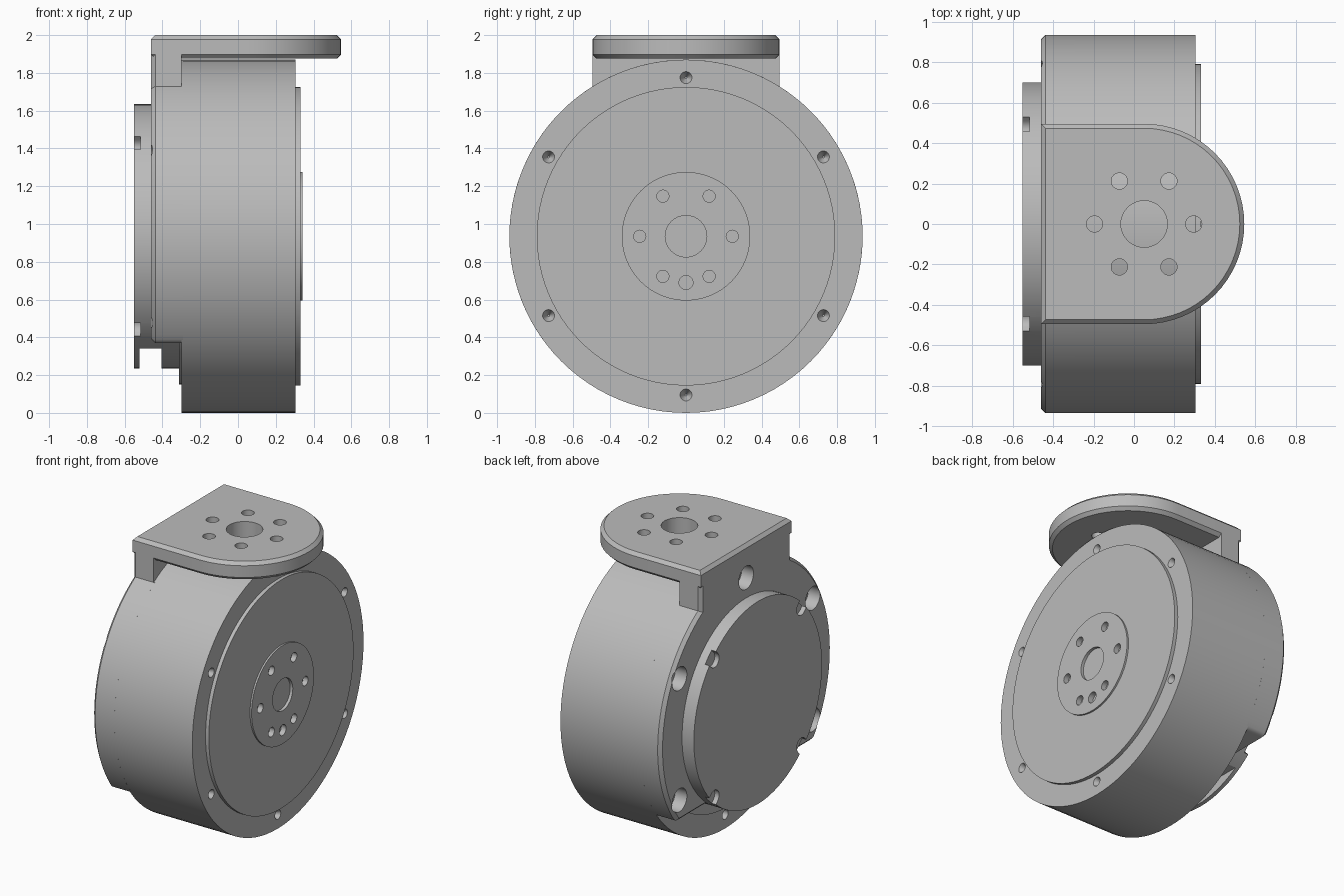
import bpy, bmesh
from math import sin, cos, pi, radians, sqrt
from mathutils import Matrix, Vector

cube = bpy.data.objects.get("Cube")
if cube:
    bpy.data.objects.remove(cube)

CZ = 0.935          # height of the drum axis
R = 0.935           # drum radius
ALONG_X = Matrix.Rotation(pi / 2, 4, 'Y')

grey = bpy.data.materials.new("machined_grey")
grey.use_nodes = True
grey.diffuse_color = (0.5, 0.5, 0.5, 1)
grey.node_tree.nodes["Principled BSDF"].inputs["Base Color"].default_value = (0.5, 0.5, 0.5, 1)


def to_object(bm, name):
    bmesh.ops.recalc_face_normals(bm, faces=bm.faces)
    mesh = bpy.data.meshes.new(name)
    bm.to_mesh(mesh)
    bm.free()
    mesh.materials.append(grey)
    obj = bpy.data.objects.new(name, mesh)
    bpy.context.collection.objects.link(obj)
    return obj


def add_rod(bm, r, x0, x1, y=0, z=CZ, r_end=None, n=32):
    """Cylinder or cone lying along x."""
    place = Matrix.Translation(((x0 + x1) / 2, y, z)) @ ALONG_X
    bmesh.ops.create_cone(bm, cap_ends=True, segments=n, radius1=r,
                          radius2=r if r_end is None else r_end,
                          depth=x1 - x0, matrix=place)


def add_box(bm, low, high):
    low, high = Vector(low), Vector(high)
    place = Matrix.Translation((low + high) / 2) @ Matrix.Diagonal((high - low).to_4d())
    return bmesh.ops.create_cube(bm, size=1, matrix=place)


def disc(name, r, x0, x1):
    bm = bmesh.new()
    add_rod(bm, r, x0, x1, n=96)
    return to_object(bm, name)


def prism(bm, points, offset):
    """Extrude a closed outline by an offset."""
    face = bm.faces.new([bm.verts.new(p) for p in points])
    top = bmesh.ops.extrude_face_region(bm, geom=[face])["geom"]
    bmesh.ops.translate(bm, vec=offset, verts=[v for v in top if isinstance(v, bmesh.types.BMVert)])
    bmesh.ops.recalc_face_normals(bm, faces=bm.faces)


def bevel(bm, rule, size, segments=1):
    edges = [e for e in bm.edges if rule(e.verts[0].co, e.verts[1].co)]
    bmesh.ops.bevel(bm, geom=edges, offset=size, segments=segments, profile=0.5,
                    affect='EDGES', clamp_overlap=True)


def cut(obj, bm):
    """Subtract the solids in bm, then drop the cutter."""
    cutter = to_object(bm, "cutter")
    cutter.hide_render = True
    mod = obj.modifiers.new("cut", 'BOOLEAN')
    mod.object = cutter
    mod.operation = 'DIFFERENCE'
    mod.solver = 'EXACT'
    bpy.context.view_layer.objects.active = obj
    bpy.ops.object.modifier_apply(modifier=mod.name)
    bpy.data.objects.remove(cutter)


def ring(radius, start=0, step=60):
    """Positions (y, z) around the drum axis."""
    for a in range(start, start + 360, step):
        yield radius * cos(radians(a)), CZ + radius * sin(radians(a))


parts = []

# Main drum with countersunk rim holes on both ends
drum = disc("main_drum", R, -0.30, 0.305)
bm = bmesh.new()
for y, z in ring(0.84, 30):
    add_rod(bm, 0.005, 0.25, 0.31, y, z, r_end=0.034)
add_rod(bm, 0.032, -0.31, -0.25, 0, CZ - 0.84)
cut(drum, bm)
parts.append(drum)

# Front plate and output hub with bolt circle
parts.append(disc("front_plate", 0.79, 0.29, 0.33))
hub = disc("output_hub", 0.34, 0.25, 0.342)
bm = bmesh.new()
add_rod(bm, 0.11, 0.322, 0.4)
for y, z in ring(0.245):
    add_rod(bm, 0.032, 0.30, 0.4, y, z)
add_rod(bm, 0.037, 0.30, 0.4, 0, CZ - 0.245)
for obj in (hub, parts[-1]):
    cut(obj, bm.copy())
bm.free()
parts.append(hub)

# Raised ring on the rear of the drum
parts.append(disc("rear_ring", 0.785, -0.312, -0.29))

# Rear housing: round, cut flat below, with softened lower corners
FLAT = 0.37
half = sqrt(R * R - (CZ - FLAT) ** 2)
bm = bmesh.new()
STEPS = 80
start = pi + pi / 2 - Vector((CZ - FLAT, half)).angle(Vector((1, 0)))
sweep = 2 * (start - pi / 2)
outline = []
for i in range(STEPS + 1):
    a = start - sweep * i / STEPS
    outline.append((-0.29, R * cos(a), CZ + R * sin(a)))
prism(bm, outline, (-0.17, 0, 0))
bevel(bm, lambda a, b: abs(a.x - b.x) > 0.1 and a.z < FLAT + 0.005, 0.02, 4)
bevel(bm, lambda a, b: a.x < -0.45 and b.x < -0.45, 0.022)
housing = to_object(bm, "rear_housing")

# Bracket flange rising from the housing
bm = bmesh.new()
add_box(bm, (-0.46, -0.495, 1.715), (-0.298, 0.495, 1.95))
bevel(bm, lambda a, b: abs(a.z - b.z) > 0.1 and a.x < -0.4, 0.022)
flange = to_object(bm, "bracket_flange")

# Counterbored bolt holes through housing and flange
bm = bmesh.new()
for y, z in ring(0.84, 30):
    if z > 0.3:
        add_rod(bm, 0.08, -0.6, -0.37, y, z)
cut(housing, bm.copy())
cut(flange, bm)
bm = bmesh.new()
for y, z in ring(0.84, 30):
    if z > 0.3:
        add_rod(bm, 0.036, -0.5, -0.31, y, z, n=24)
cut(housing, bm.copy())
cut(flange, bm)
parts += [housing, flange]

# Bracket top plate: square at the rear, half round at the front
W = 0.495
bm = bmesh.new()
outline = [(-0.46, W, 1.875), (-0.46, -W, 1.875)]
for i in range(33):
    a = -pi / 2 + pi * i / 32
    outline.append((0.05 + W * cos(a), W * sin(a), 1.875))
prism(bm, outline, (0, 0, 0.125))
bevel(bm, lambda a, b: abs(a.z - b.z) < 0.01, 0.022)
plate = to_object(bm, "bracket_plate")
bm = bmesh.new()
holes = [(0.05, 0, 0.115)]
for i in range(6):
    holes.append((0.05 + 0.245 * cos(i * pi / 3), 0.245 * sin(i * pi / 3), 0.04))
for x, y, r in holes:
    bmesh.ops.create_cone(bm, cap_ends=True, segments=32, radius1=r, radius2=r, depth=0.4,
                          matrix=Matrix.Translation((x, y, 1.94)))
cut(plate, bm)
parts.append(plate)

# Rear cap with four rim notches and a cable slot underneath
cap = disc("rear_cap", 0.70, -0.55, -0.29)
bm = bmesh.new()
add_box(bm, (-0.522, -0.6, 0.1), (-0.405, 0.6, 0.34))
cut(cap, bm)
for i in range(4):
    a = pi / 4 + i * pi / 2
    bm = bmesh.new()
    outline = [(-0.6, 0.05, 0.8), (-0.6, -0.05, 0.8)]
    for k in range(13):
        t = pi + pi * k / 12
        outline.append((-0.6, 0.05 * cos(t), 0.67 + 0.05 * sin(t)))
    prism(bm, outline, (0.083, 0, 0))
    bmesh.ops.transform(bm, verts=bm.verts,
                        matrix=Matrix.Translation((0, 0, CZ)) @ Matrix.Rotation(a, 4, 'X'))
    cut(cap, bm)
parts.append(cap)

# Smooth the round walls, keep machined edges sharp
bpy.ops.object.select_all(action='DESELECT')
for obj in parts:
    obj.select_set(True)
bpy.context.view_layer.objects.active = drum
bpy.ops.object.shade_smooth_by_angle(angle=radians(30))
